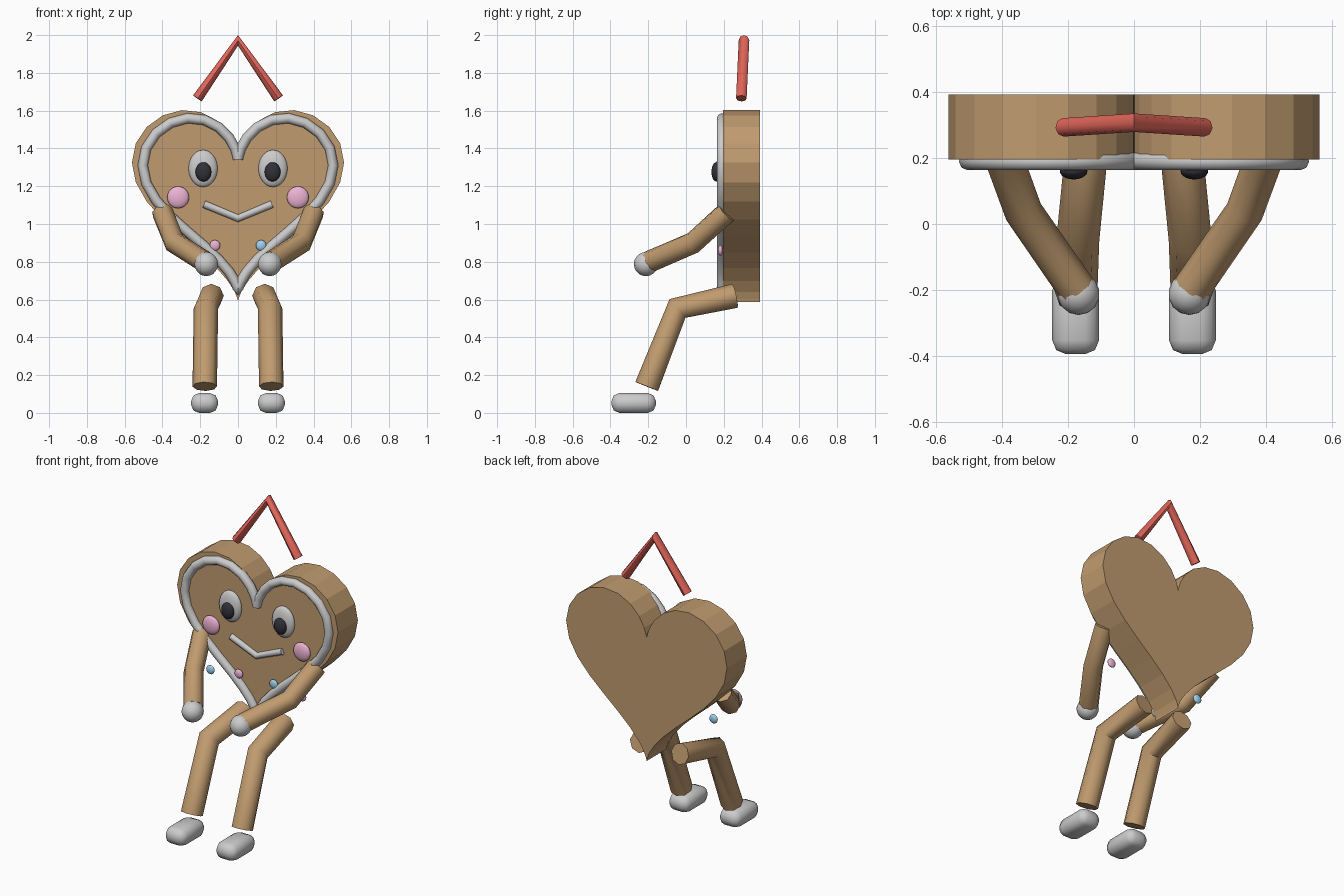
import bpy, bmesh
from math import sin, cos, pi, radians

if "Cube" in bpy.data.objects:
    bpy.data.objects.remove(bpy.data.objects["Cube"])


def material(name, rgb):
    m = bpy.data.materials.new(name)
    m.diffuse_color = (*rgb, 1)
    m.use_nodes = True
    m.node_tree.nodes["Principled BSDF"].inputs["Base Color"].default_value = m.diffuse_color
    return m


BROWN = material("gingerbread", (0.53, 0.33, 0.16))
WHITE = material("icing", (0.88, 0.87, 0.85))
BLACK = material("black", (0.03, 0.03, 0.04))
PINK = material("pink", (0.85, 0.45, 0.66))
BLUE = material("blue", (0.35, 0.65, 0.88))
RED = material("red", (0.75, 0.13, 0.1))


def add(name, bm, mat, angle=40):
    bmesh.ops.recalc_face_normals(bm, faces=bm.faces)
    me = bpy.data.meshes.new(name)
    bm.to_mesh(me)
    bm.free()
    me.materials.append(mat)
    ob = bpy.data.objects.new(name, me)
    bpy.context.collection.objects.link(ob)
    if angle:
        bpy.ops.object.select_all(action='DESELECT')
        ob.select_set(True)
        bpy.context.view_layer.objects.active = ob
        bpy.ops.object.shade_smooth_by_angle(angle=radians(angle))
    return ob


def ball(name, loc, size, mat, segs=20, rings=12):
    bm = bmesh.new()
    bmesh.ops.create_uvsphere(bm, u_segments=segs, v_segments=rings, radius=1)
    bmesh.ops.scale(bm, vec=size, verts=bm.verts)
    bmesh.ops.translate(bm, vec=loc, verts=bm.verts)
    return add(name, bm, mat, 60)


def tube(name, pts, r, mat, res=2):
    cu = bpy.data.curves.new(name, 'CURVE')
    cu.dimensions = '3D'
    cu.bevel_depth, cu.bevel_resolution, cu.use_fill_caps = r, res, True
    sp = cu.splines.new('POLY')
    sp.points.add(len(pts) - 1)
    for p, co in zip(sp.points, pts):
        p.co = (*co, 1)
    tmp = bpy.data.objects.new("tmp", cu)
    bpy.context.collection.objects.link(tmp)
    dg = bpy.context.evaluated_depsgraph_get()
    me = bpy.data.meshes.new_from_object(tmp.evaluated_get(dg))
    bm = bmesh.new()
    bm.from_mesh(me)
    bmesh.ops.remove_doubles(bm, verts=bm.verts, dist=1e-5)
    bpy.data.objects.remove(tmp)
    bpy.data.curves.remove(cu)
    bpy.data.meshes.remove(me)
    return add(name, bm, mat, 50)


def heart(scale, y, n=40):
    return [(scale * 16 * sin(t) ** 3, y,
             1.185 + scale * (13 * cos(t) - 5 * cos(2 * t) - 2 * cos(3 * t) - cos(4 * t)))
            for t in (2 * pi * i / n for i in range(n + 1))]


# heart-shaped biscuit body
bm = bmesh.new()
face = bm.faces.new([bm.verts.new(p) for p in heart(0.0351, 0.195)[:-1]])
ext = bmesh.ops.extrude_face_region(bm, geom=[face], use_keep_orig=True)
bmesh.ops.translate(bm, vec=(0, 0.198, 0),
                    verts=[v for v in ext["geom"] if isinstance(v, bmesh.types.BMVert)])
add("heart_body", bm, BROWN, 0)

# icing outline, mouth and hanging ribbon
tube("icing_outline", heart(0.0315, 0.19), 0.027, WHITE)
tube("mouth", [(-0.18, 0.19, 1.105), (0, 0.19, 1.03), (0.18, 0.19, 1.105)], 0.02, WHITE)
tube("hanging_ribbon", [(-0.215, 0.293, 1.665), (0, 0.307, 1.972), (0.215, 0.293, 1.665)],
     0.028, RED)

# icing buttons
for x, z, mat in ((-0.32, 0.86, BLUE), (-0.122, 0.887, PINK),
                  (0.122, 0.887, BLUE), (0.32, 0.86, PINK)):
    ball("button", (x, 0.182, z), (0.028, 0.013, 0.028), mat, 16, 10)

for s, side in ((-1, "left"), (1, "right")):
    # face
    ball(f"{side}_eye", (s * 0.185, 0.19, 1.294), (0.077, 0.03, 0.098), WHITE)
    ball(f"{side}_pupil", (s * 0.183, 0.16, 1.276), (0.042, 0.025, 0.051), BLACK)
    ball(f"{side}_cheek", (s * 0.317, 0.185, 1.141), (0.058, 0.022, 0.058), PINK)

    # arm and hand
    tube(f"{side}_arm", [(s * 0.40, 0.215, 1.062), (s * 0.335, 0.037, 0.90),
                         (s * 0.175, -0.195, 0.80)], 0.058, BROWN)
    ball(f"{side}_hand", (s * 0.168, -0.212, 0.788), (0.064,) * 3, WHITE, 14, 10)

    # leg and foot
    tube(f"{side}_leg", [(s * 0.14, 0.26, 0.62), (s * 0.17, -0.045, 0.553),
                         (s * 0.176, -0.208, 0.14)], 0.065, BROWN)
    bm = bmesh.new()
    bmesh.ops.create_cube(bm, size=1)
    bmesh.ops.scale(bm, vec=(0.142, 0.235, 0.105), verts=bm.verts)
    bmesh.ops.bevel(bm, geom=bm.edges[:], offset=0.042, segments=2, profile=0.5,
                    affect='EDGES')
    bmesh.ops.translate(bm, vec=(s * 0.177, -0.277, 0.0525), verts=bm.verts)
    add(f"{side}_foot", bm, WHITE, 50)
